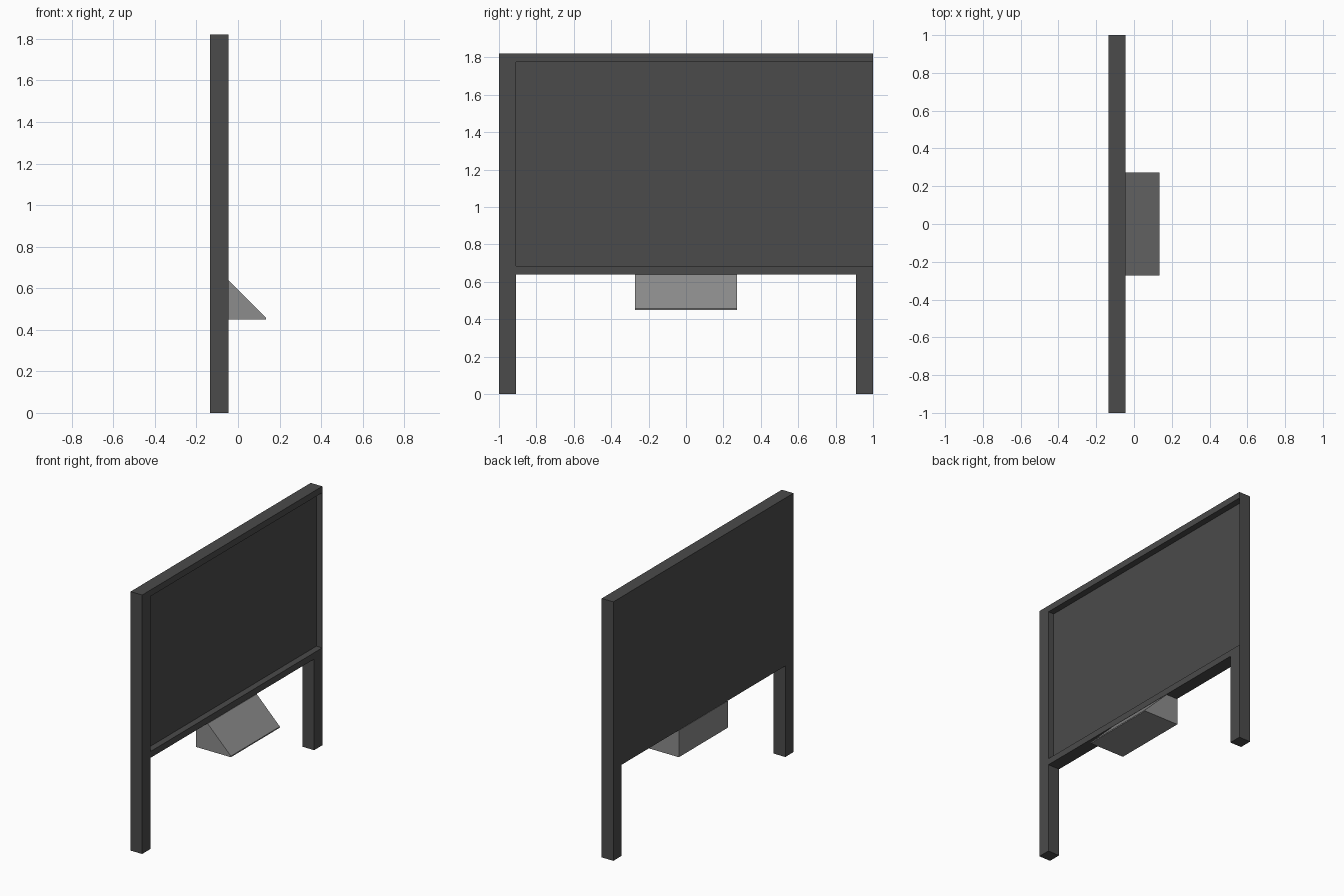
import bpy, bmesh

if "Cube" in bpy.data.objects:
    bpy.data.objects.remove(bpy.data.objects["Cube"])

HALF = 1.0               # half length along y
BACK, FRONT = -0.135, -0.045
POST = 0.91              # inner edge of the posts
BOTTOM, TOP = 0.64, 1.82


def material(name, value):
    mat = bpy.data.materials.new(name)
    mat.diffuse_color = (value, value, value, 1)
    mat.use_nodes = True
    mat.node_tree.nodes["Principled BSDF"].inputs["Base Color"].default_value = mat.diffuse_color
    return mat


def prism(name, outline, offset, mat=None):
    """Extrude a closed outline of 3D points by an offset vector."""
    bm = bmesh.new()
    face = bm.faces.new([bm.verts.new(p) for p in outline])
    moved = bmesh.ops.extrude_face_region(bm, geom=[face], use_keep_orig=True)["geom"]
    verts = [v for v in moved if isinstance(v, bmesh.types.BMVert)]
    bmesh.ops.translate(bm, verts=verts, vec=offset)
    bmesh.ops.recalc_face_normals(bm, faces=bm.faces)
    mesh = bpy.data.meshes.new(name)
    bm.to_mesh(mesh)
    bm.free()
    obj = bpy.data.objects.new(name, mesh)
    bpy.context.collection.objects.link(obj)
    if mat:
        mesh.materials.append(mat)
    return obj


dark = material("dark grey", 0.07)
mid = material("mid grey", 0.265)

# Board with two posts, one continuous arch-shaped slab
arch = [(-HALF, 0), (-POST, 0), (-POST, BOTTOM), (POST, BOTTOM),
        (POST, 0), (HALF, 0), (HALF, TOP), (-HALF, TOP)]
board = prism("board_and_posts", [(BACK, y, z) for y, z in arch],
              (FRONT - BACK, 0, 0), dark)

# Recessed display area, running to a thin skin at the far end
recess = [(-POST, 0.685), (HALF - 0.001, 0.685), (HALF - 0.001, 1.775), (-POST, 1.775)]
cutter = prism("recess_cutter", [(-0.09, y, z) for y, z in recess], (0.2, 0, 0))
cutter.hide_render = True
cutter.hide_set(True)
cut = board.modifiers.new("recess", "BOOLEAN")
cut.operation = "DIFFERENCE"
cut.solver = "EXACT"
cut.object = cutter

# Sloped box hanging under the board
slope = [(BACK, 0.45), (0.135, 0.45), (0.135, 0.458), (FRONT, 0.638), (BACK, 0.638)]
prism("sloped_box", [(x, -0.272, z) for x, z in slope], (0, 0.544, 0), mid)
